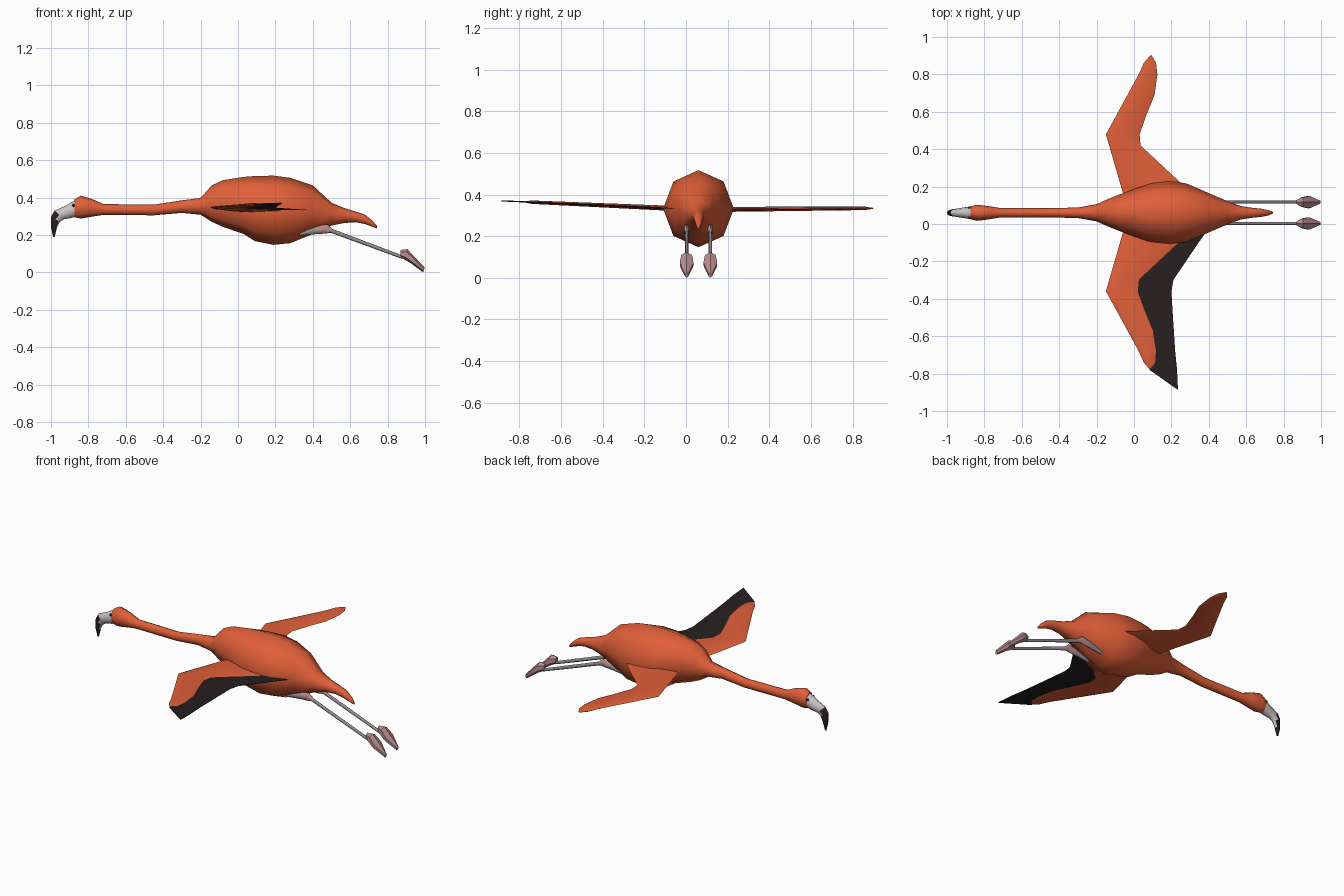
import bpy, bmesh, math
from mathutils import Vector

if "Cube" in bpy.data.objects:
    bpy.data.objects.remove(bpy.data.objects["Cube"])

AXIS = 0.06  # y of the bird's centre line


def material(name, rgb):
    m = bpy.data.materials.new(name)
    m.use_nodes = True
    m.diffuse_color = (*rgb, 1)
    bsdf = m.node_tree.nodes["Principled BSDF"]
    bsdf.inputs["Base Color"].default_value = (*rgb, 1)
    bsdf.inputs["Roughness"].default_value = 0.7
    return m


ORANGE = material("coral orange", (0.75, 0.115, 0.04))
BLACK = material("feather black", (0.02, 0.014, 0.015))
WHITE = material("beak white", (0.60, 0.57, 0.56))
GREY = material("leg grey", (0.32, 0.29, 0.30))
PINK = material("dusty pink", (0.48, 0.26, 0.26))


def skin(name, rings, mats, rule=None, angle=62):
    """Join rings of points into a closed skin; rule(centre) picks the material."""
    bm = bmesh.new()
    loops = [[bm.verts.new(p) for p in ring] for ring in rings]
    n = len(loops[0])
    for a, b in zip(loops, loops[1:]):
        for i in range(n):
            j = (i + 1) % n
            bm.faces.new((a[i], a[j], b[j], b[i]))
    bm.faces.new(loops[0][::-1])
    bm.faces.new(loops[-1])
    bmesh.ops.remove_doubles(bm, verts=bm.verts, dist=0.0002)
    bmesh.ops.recalc_face_normals(bm, faces=bm.faces)
    if rule:
        for f in bm.faces:
            f.material_index = rule(f.calc_center_median())
    mesh = bpy.data.meshes.new(name)
    bm.to_mesh(mesh)
    bm.free()
    for m in mats:
        mesh.materials.append(m)
    ob = bpy.data.objects.new(name, mesh)
    bpy.context.collection.objects.link(ob)
    bpy.ops.object.select_all(action='DESELECT')
    ob.select_set(True)
    bpy.context.view_layer.objects.active = ob
    bpy.ops.object.shade_smooth_by_angle(angle=math.radians(angle))
    return ob


def oval(ax, az, bx, bz, w, y=AXIS, n=8):
    """Ring spanning from upper point a to lower point b, w wide to each side."""
    a, b = Vector((ax, y, az)), Vector((bx, y, bz))
    mid, up = (a + b) / 2, (a - b) / 2
    turn = [2 * math.pi * i / n for i in range(n)]
    return [mid + up * math.cos(t) + Vector((0, w * math.sin(t), 0)) for t in turn]


# Head, neck, body and tail: x, top z, bottom z, half width
body = [(-.875, .39, .295, .034), (-.84, .41, .288, .043), (-.78, .392, .298, .036),
        (-.72, .365, .307, .026), (-.45, .362, .305, .025), (-.30, .385, .318, .028),
        (-.20, .398, .308, .046), (-.14, .465, .27, .073), (-.08, .493, .243, .097),
        (.03, .51, .205, .137), (.09, .515, .167, .157), (.19, .517, .147, .17),
        (.28, .505, .156, .157), (.40, .465, .205, .105), (.50, .372, .25, .062),
        (.57, .343, .264, .036), (.63, .325, .268, .027), (.68, .308, .258, .022),
        (.72, .275, .243, .014), (.742, .25, .235, .005)]
skin("body", [oval(x, t, x, b, w) for x, t, b, w in body], [ORANGE])

# Hooked beak with a black tip
beak = [(-.872, .386, -.872, .297, .033), (-.92, .357, -.895, .29, .029),
        (-.98, .33, -.93, .284, .021), (-1.0, .297, -.952, .27, .018),
        (-1.0, .24, -.968, .238, .014), (-.988, .19, -.98, .19, .005)]
skin("beak", [oval(*r) for r in beak], [WHITE, BLACK],
     lambda c: 1 if c.x < -.966 or c.z < .25 else 0)

# Eyes
for side, label in ((1, "left"), (-1, "right")):
    bpy.ops.mesh.primitive_uv_sphere_add(segments=10, ring_count=6, radius=.008,
                                         location=(-.88, AXIS + side * .027, .358))
    eye = bpy.context.object
    eye.name = "eye_" + ("back" if side > 0 else "front")
    eye.data.materials.append(BLACK)
    bpy.ops.object.shade_smooth()

# Wings: distance from centre, leading x, trailing x, outer x of the black feathers
span = [(0, -.03, .40, .46), (.16, -.075, .25, .345), (.36, -.133, .035, .21),
        (.42, -.15, .03, .20), (.52, -.095, .065, .206), (.63, -.035, .11, .213),
        (.74, .025, .125, .22), (.80, .052, .118, .226), (.84, .085, .095, .23)]


def wing_z(side, s):
    return .328 + (.007 if side > 0 else .044) * s


def wing_ring(side, s, lead, trail):
    """Thin rounded section with its fullest part near the leading edge."""
    y, z, c = AXIS + side * s, wing_z(side, s), trail - lead
    h = min(.013 - .006 * s, c * .2)
    shape = [(0, 0), (.1, .6), (.35, 1), (.9, .5), (1, 0), (.9, -.5), (.35, -1), (.1, -.6)]
    return [(lead + c * u, y, z + h * v) for u, v in shape]


for side, name in ((1, "wing_back"), (-1, "wing_front")):
    skin(name, [wing_ring(side, s, a, b) for s, a, b, _ in span], [ORANGE])

# Black flight feathers trailing the front wing
feathers = [(s, b - .012, e) for s, _, b, e in span] + [(.945, .232, .235)]
plates = []
for s, inner, outer in feathers:
    y, z = AXIS - s, wing_z(-1, s)
    plates.append([(inner, y, z + .003), (outer, y, z + .001),
                   (outer, y, z - .001), (inner, y, z - .003)])
skin("flight_feathers", plates, [BLACK], angle=30)

# Legs with pink joints, and feet
leg = [(.33, .215, .33, .195, .009), (.42, .247, .425, .205, .013),
       (.475, .257, .465, .207, .014), (.505, .232, .495, .212, .008),
       (.88, .09, .877, .072, .008)]
foot = [(.868, .12, .87, .08, .012), (.905, .124, .893, .066, .030),
        (.945, .082, .922, .05, .038), (.998, .025, .99, 0, .009)]
for side, label in ((1, "back"), (-1, "front")):
    y = AXIS + side * .057
    skin("leg_" + label, [oval(*r, y) for r in leg], [GREY, PINK],
         lambda c: 1 if .44 < c.x < .52 else 0)
    skin("foot_" + label, [oval(*r, y, 6) for r in foot], [PINK], angle=40)
